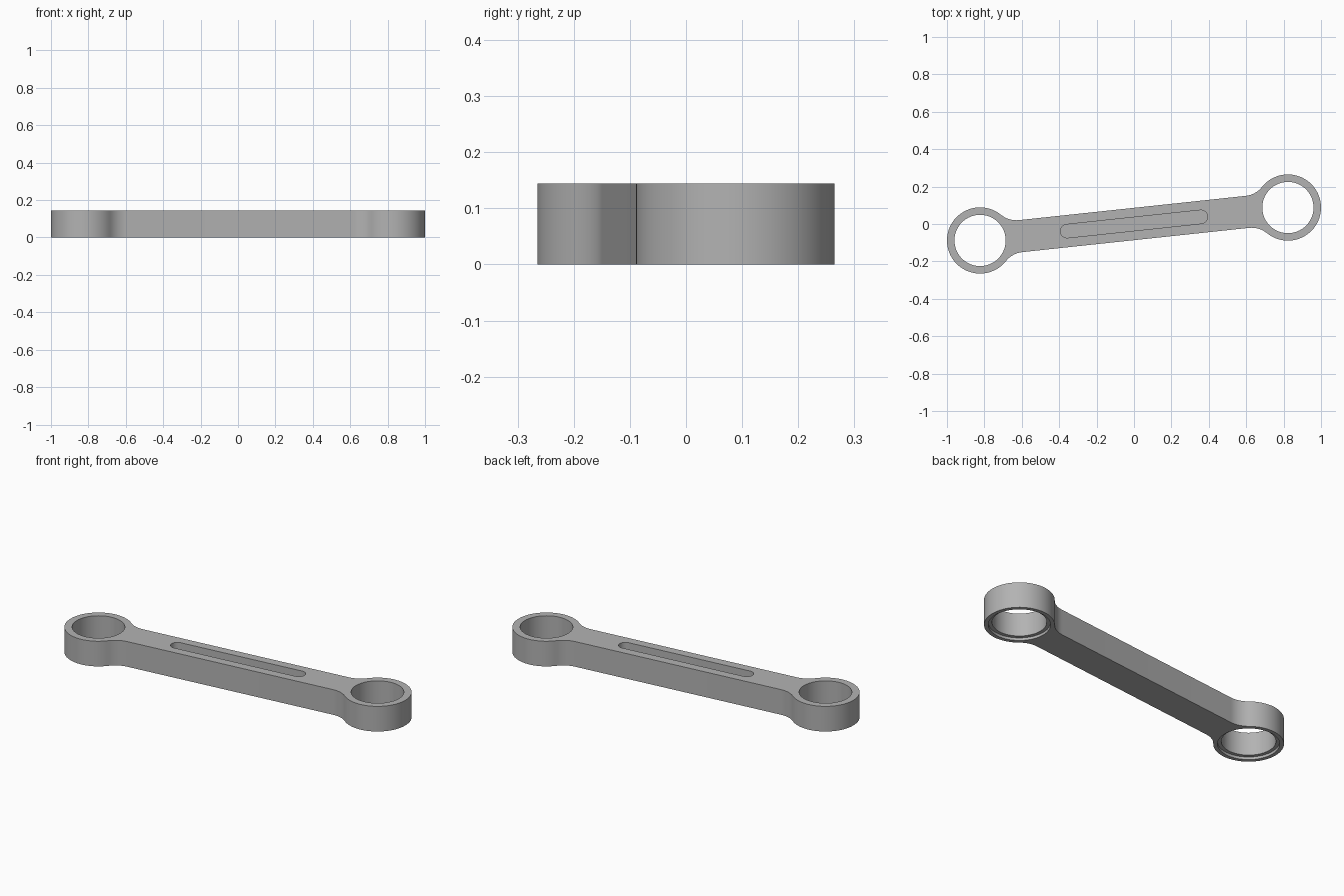
import bpy, bmesh, math
from mathutils import Matrix, Vector

cube = bpy.data.objects.get("Cube")
if cube:
    bpy.data.objects.remove(cube, do_unlink=True)

HEIGHT = 0.144
EYE = Vector((0.823, 0.088))        # centre of the left eye; the right one is opposite
REACH = EYE.length
TILT = Matrix.Rotation(math.atan2(EYE.y, EYE.x), 4, 'Z')
OUTER, BORE, RECESS = 0.177, 0.137, 0.156
HALF_WIDTH, FILLET = 0.086, 0.13
SLOT_END, SLOT_RADIUS, SLOT_DEPTH = 0.36, 0.036, 0.045
RECESS_DEPTH = 0.015

steel = bpy.data.materials.new("grey steel")
steel.use_nodes = True
grey = (0.45, 0.45, 0.45, 1)
steel.diffuse_color = grey
steel.node_tree.nodes["Principled BSDF"].inputs["Base Color"].default_value = grey


def arc(cx, cy, r, start, end, steps):
    return [(cx + r * math.cos(start + (end - start) * i / steps),
             cy + r * math.sin(start + (end - start) * i / steps))
            for i in range(steps + 1)]


def prism(name, outline, z0, z1):
    """Extrude a flat outline, turned onto the tilted axis of the link."""
    bm = bmesh.new()
    face = bm.faces.new([bm.verts.new((x, y, z0)) for x, y in outline])
    top = bmesh.ops.extrude_face_region(bm, geom=[face])["geom"]
    verts = [v for v in top if isinstance(v, bmesh.types.BMVert)]
    bmesh.ops.translate(bm, verts=verts, vec=(0, 0, z1 - z0))
    bmesh.ops.recalc_face_normals(bm, faces=bm.faces)
    bm.transform(TILT)
    mesh = bpy.data.meshes.new(name)
    bm.to_mesh(mesh)
    bm.free()
    mesh.materials.append(steel)
    obj = bpy.data.objects.new(name, mesh)
    bpy.context.collection.objects.link(obj)
    return obj


# Outline: eye arc and two blending fillets at one end, repeated by a half turn
blend_x = math.sqrt((OUTER + FILLET) ** 2 - (HALF_WIDTH + FILLET) ** 2)
blend_y = HALF_WIDTH + FILLET
meet = math.atan2(blend_y, blend_x)
cx = REACH - blend_x
lower = arc(cx, -blend_y, FILLET, math.pi / 2, math.pi / 2 - (math.pi / 2 - meet), 10)
eye = arc(REACH, 0, OUTER, meet - math.pi, math.pi - meet, 54)
upper = [(x, -y) for x, y in reversed(lower)]
half = lower + eye[1:-1] + upper
link = prism("link_body", half + [(-x, -y) for x, y in half], 0, HEIGHT)

# Cutters: bores, shallow recesses underneath, and the blind slot on top
cutters = []
for side, x in (("left", REACH), ("right", -REACH)):
    for part, r, top in (("bore", BORE, HEIGHT + 0.1), ("recess", RECESS, RECESS_DEPTH)):
        ring = arc(x, 0, r, 0, math.tau, 64)[:-1]
        cutters.append(prism(f"{side}_{part}_cutter", ring, -0.1, top))
slot = arc(SLOT_END, 0, SLOT_RADIUS, -math.pi / 2, math.pi / 2, 16)
slot += [(-x, -y) for x, y in slot]
cutters.append(prism("slot_cutter", slot, HEIGHT - SLOT_DEPTH, HEIGHT + 0.1))

for cutter in cutters:
    cutter.hide_render = True
    mod = link.modifiers.new(cutter.name, 'BOOLEAN')
    mod.operation = 'DIFFERENCE'
    mod.solver = 'EXACT'
    mod.object = cutter

# Bake the cuts and drop the cutters
depsgraph = bpy.context.evaluated_depsgraph_get()
baked = bpy.data.meshes.new_from_object(link.evaluated_get(depsgraph))
link.modifiers.clear()
link.data = baked
for cutter in cutters:
    bpy.data.objects.remove(cutter, do_unlink=True)

bpy.ops.object.select_all(action='DESELECT')
link.select_set(True)
bpy.context.view_layer.objects.active = link
bpy.ops.object.shade_smooth_by_angle(angle=math.radians(30))
